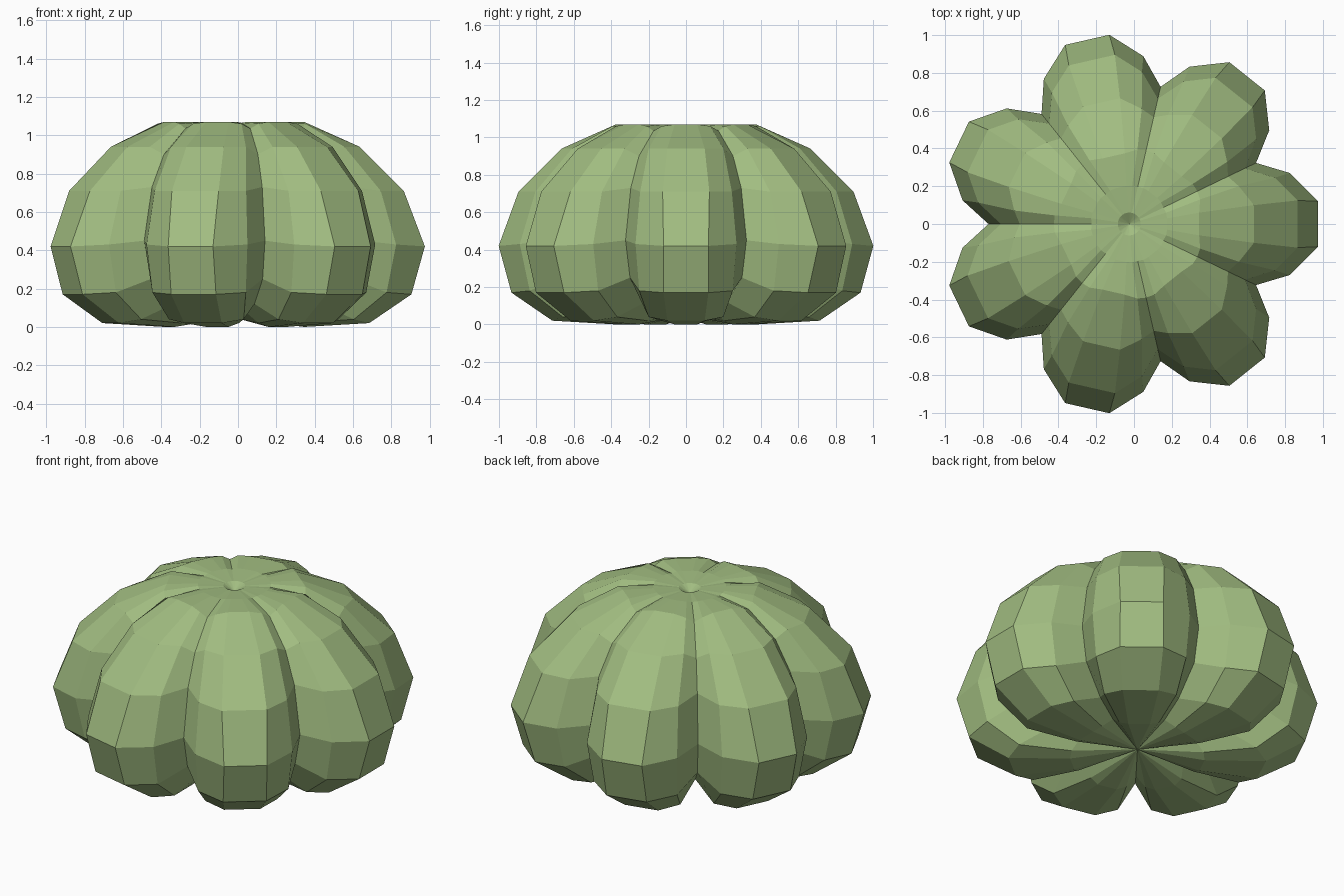
import bpy, bmesh, math
from mathutils import Vector, Matrix

cube = bpy.data.objects.get("Cube")
if cube:
    bpy.data.objects.remove(cube, do_unlink=True)

LOBES = 7
STEP = 2 * math.pi / LOBES
CENTRE = Vector((-0.025, 0, 0))

green = bpy.data.materials.new("soft green")
green.use_nodes = True
colour = (0.36, 0.51, 0.22, 1)
green.diffuse_color = colour
bsdf = green.node_tree.nodes["Principled BSDF"]
bsdf.inputs["Base Color"].default_value = colour
bsdf.inputs["Roughness"].default_value = 0.8

# Rings from top to bottom: ridge (out, side, z), flank (out, side, z), groove (radius, z)
RINGS = [
    ((.060, .010, 1.06), (.058, .018, 1.06), (.060, 1.06)),
    ((.200, .030, 1.07), (.195, .060, 1.07), (.200, 1.065)),
    ((.370, .060, 1.07), (.375, .130, 1.06), (.400, 1.035)),
    ((.660, .100, 0.94), (.580, .200, 0.94), (.580, 0.90)),
    ((.890, .125, 0.71), (.770, .245, 0.71), (.680, 0.73)),
    ((1.00, .120, 0.42), (.850, .270, 0.43), (.745, 0.45)),
    ((.930, .120, 0.17), (.800, .250, 0.18), (.690, 0.25)),
    ((.710, .100, 0.02), (.630, .200, 0.04), (.500, 0.12)),
    ((.370, .060, 0.00), (.350, .110, 0.02), (.330, 0.07)),
]

bm = bmesh.new()


def ring_verts(ridge, flank, groove):
    """One closed ring around the body, five points per lobe."""
    (rx, ry, rz), (fx, fy, fz), (gr, gz) = ridge, flank, groove
    half = STEP / 2
    points = [(fx, -fy, fz), (rx, -ry, rz), (rx, ry, rz), (fx, fy, fz),
              (gr * math.cos(half), gr * math.sin(half), gz)]
    verts = []
    for k in range(LOBES):
        turn = Matrix.Rotation(k * STEP, 3, 'Z')
        verts += [bm.verts.new(turn @ Vector(p) + CENTRE) for p in points]
    return verts


# Skin the lobed body between neighbouring rings
rings = [ring_verts(*r) for r in RINGS]
n = len(rings[0])
for upper, lower in zip(rings, rings[1:]):
    for i in range(n):
        j = (i + 1) % n
        bm.faces.new((upper[i], lower[i], lower[j], upper[j]))

# Small dimple on top and shallow hollow underneath
top = bm.verts.new(CENTRE + Vector((0, 0, 1.025)))
base = bm.verts.new(CENTRE + Vector((0, 0, 0.05)))
for i in range(n):
    j = (i + 1) % n
    bm.faces.new((top, rings[0][i], rings[0][j]))
    bm.faces.new((base, rings[-1][j], rings[-1][i]))

bmesh.ops.recalc_face_normals(bm, faces=bm.faces)
mesh = bpy.data.meshes.new("lobed_body")
bm.to_mesh(mesh)
bm.free()
mesh.materials.append(green)
body = bpy.data.objects.new("lobed_body", mesh)
bpy.context.collection.objects.link(body)
